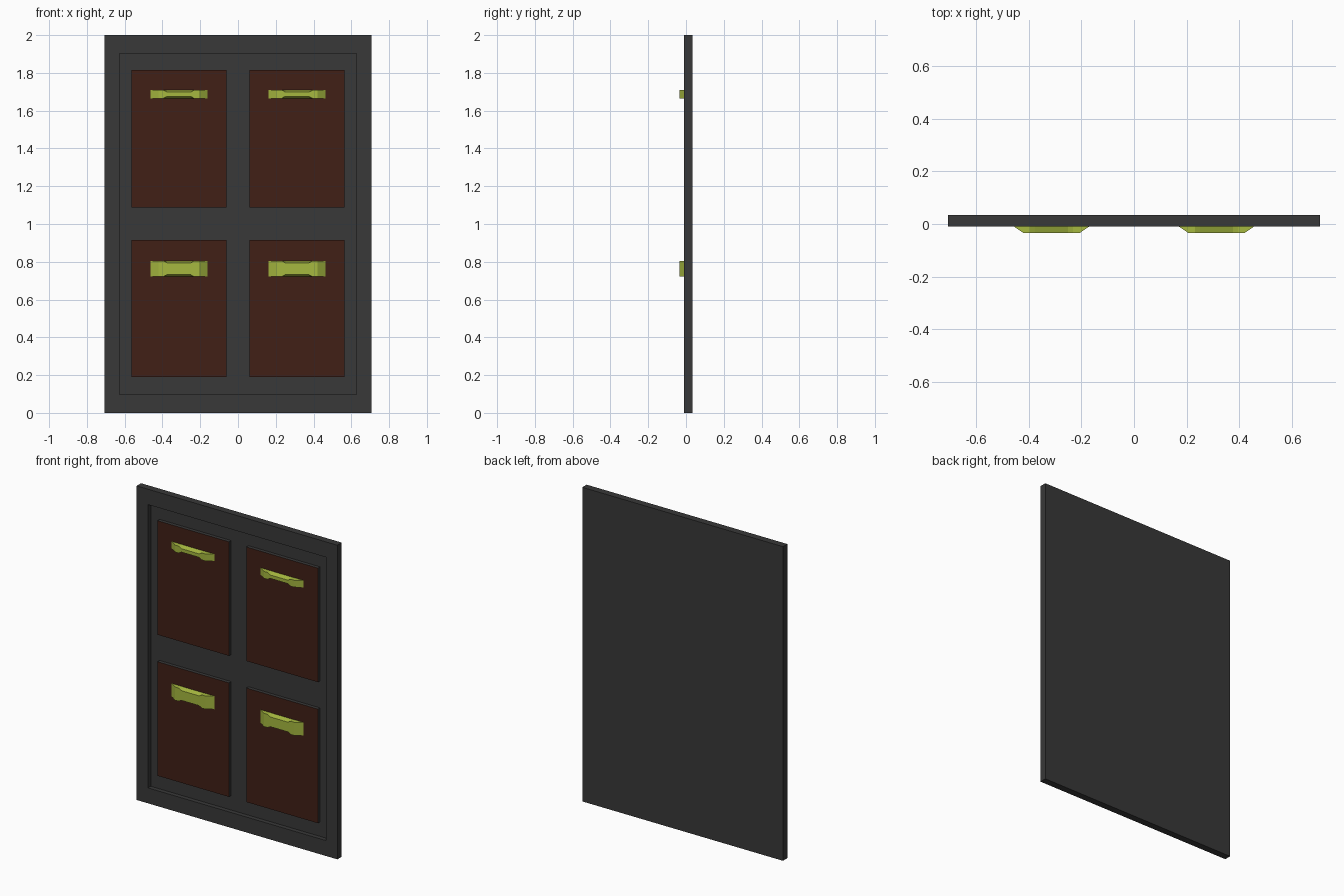
import bpy, bmesh

if "Cube" in bpy.data.objects:
    bpy.data.objects.remove(bpy.data.objects["Cube"])

def material(name, rgb):
    m = bpy.data.materials.new(name)
    m.diffuse_color = (*rgb, 1)
    m.use_nodes = True
    m.node_tree.nodes["Principled BSDF"].inputs["Base Color"].default_value = m.diffuse_color
    return m

DARK = material("dark_grey", (0.04, 0.04, 0.04))
BROWN = material("brown", (0.052, 0.014, 0.008))
GREEN = material("green", (0.38, 0.48, 0.05))

BACK, FRONT, RECESS, PANEL = 0.034, -0.01, 0.018, -0.004

def finish(bm, name, mats):
    bmesh.ops.recalc_face_normals(bm, faces=bm.faces)
    me = bpy.data.meshes.new(name)
    bm.to_mesh(me)
    bm.free()
    for m in mats:
        me.materials.append(m)
    ob = bpy.data.objects.new(name, me)
    bpy.context.collection.objects.link(ob)
    return ob

def box(bm, x0, x1, y0, y1, z0, z1):
    vs = bmesh.ops.create_cube(bm, size=1)["verts"]
    for v in vs:
        v.co = (x1 if v.co.x > 0 else x0, y1 if v.co.y > 0 else y0, z1 if v.co.z > 0 else z0)

# Slab with a stepped recess: rectangular loops bridged from back to recess floor
bm = bmesh.new()
loops = []
for hw, z0, z1, y in ((0.707, 0, 2, BACK), (0.707, 0, 2, FRONT),
                      (0.627, 0.098, 1.902, FRONT), (0.627, 0.098, 1.902, RECESS)):
    loops.append([bm.verts.new((x, y, z)) for x, z in ((-hw, z0), (hw, z0), (hw, z1), (-hw, z1))])
for a, b in zip(loops, loops[1:]):
    for i in range(4):
        j = (i + 1) % 4
        bm.faces.new((a[i], a[j], b[j], b[i]))
bm.faces.new(loops[0])
bm.faces.new(loops[-1])
finish(bm, "door_frame", [DARK])

# Raised panels: brown front, dark edges
def panel(name, cx, z0, z1):
    bm = bmesh.new()
    box(bm, cx - 0.252, cx + 0.252, PANEL, RECESS, z0, z1)
    bm.normal_update()
    for f in bm.faces:
        if f.normal.y < -0.5:
            f.material_index = 1
    finish(bm, name, [DARK, BROWN])

# Handle: sections along x, full height at the ends, chamfered grip in the middle
def handle(name, cx, cz, h):
    half = ((0.151, PANEL, 0), (0.107, -0.034, 0), (0.082, -0.034, 0), (0.062, -0.034, 0.011))
    stations = [(-x, y, i) for x, y, i in half] + [(x, y, i) for x, y, i in reversed(half)]
    bm = bmesh.new()
    rows = []
    for x, y, inset in stations:
        k = h - inset
        rows.append([bm.verts.new((cx + x, py, cz + pz)) for py, pz in
                     ((PANEL + 0.002, -h), (y, -k), (y, k), (PANEL + 0.002, h))])
    for a, b in zip(rows, rows[1:]):
        for i in range(4):
            j = (i + 1) % 4
            bm.faces.new((a[i], a[j], b[j], b[i]))
    bm.faces.new(rows[0])
    bm.faces.new(rows[-1])
    finish(bm, name, [GREEN])

for side, cx in (("left", -0.313), ("right", 0.313)):
    panel(f"upper_{side}_panel", cx, 1.088, 1.814)
    panel(f"lower_{side}_panel", cx, 0.19, 0.916)
    handle(f"upper_{side}_handle", cx, 1.687, 0.022)
    handle(f"lower_{side}_handle", cx, 0.763, 0.042)
